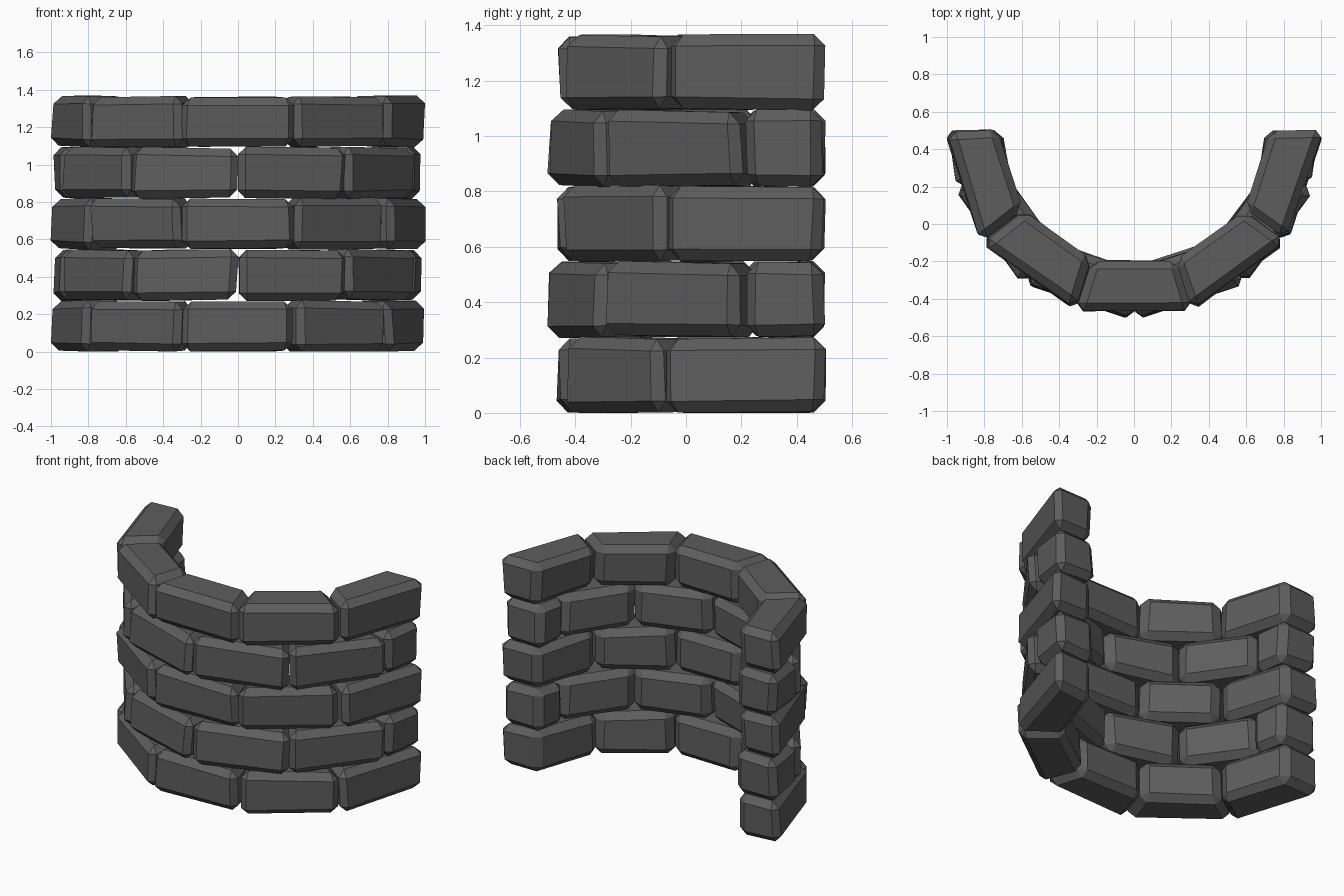
import bpy, bmesh, math, random
from mathutils import Vector

if "Cube" in bpy.data.objects:
    bpy.data.objects.remove(bpy.data.objects["Cube"])

random.seed(4)
CENTER_Y = 0.5          # axis of the curved wall
OUTER, INNER = 0.96, 0.70
COURSE = 0.273

stone = bpy.data.materials.new("dark_grey_stone")
stone.diffuse_color = (0.11, 0.11, 0.11, 1)
stone.use_nodes = True
stone.node_tree.nodes["Principled BSDF"].inputs["Base Color"].default_value = stone.diffuse_color


def brick(name, a0, a1, z0, z1):
    """Wedge-shaped chamfered stone between two angles (degrees from the front)."""
    mid, half = math.radians((a0 + a1) / 2), math.radians((a1 - a0) / 2)
    radial = Vector((math.sin(mid), -math.cos(mid), 0))
    along = Vector((math.cos(mid), math.sin(mid), 0))
    # half stones sit slightly further out to line up with the full ones
    outer = OUTER if a1 - a0 > 20 else OUTER + 0.015
    bm = bmesh.new()
    bmesh.ops.create_cube(bm, size=2)
    for v in bm.verts:
        r = outer if v.co.y > 0 else INNER
        w = r * math.tan(half) - 0.004
        z = z1 if v.co.z > 0 else z0
        j = [random.uniform(-0.012, 0.012) for _ in range(3)]
        v.co = radial * (r + j[0]) + along * (math.copysign(w, v.co.x) + j[1])
        v.co += Vector((0, CENTER_Y, z + j[2] * 0.6))
    # the placement mirrors the cube, so fix normals before chamfering
    bmesh.ops.recalc_face_normals(bm, faces=bm.faces[:])
    bm.normal_update()
    bmesh.ops.bevel(bm, geom=bm.edges[:], offset=0.042, segments=1,
                    affect='EDGES', clamp_overlap=True)
    bmesh.ops.recalc_face_normals(bm, faces=bm.faces[:])
    for v in bm.verts:
        v.co.z = max(v.co.z, 0)
    me = bpy.data.meshes.new(name)
    bm.to_mesh(me)
    bm.free()
    me.materials.append(stone)
    ob = bpy.data.objects.new(name, me)
    bpy.context.collection.objects.link(ob)


# Running bond: five full stones, then four full stones with a half at each end
full = [-90, -54, -18, 18, 54, 90]
offset = [-90, -72, -36, 0, 36, 72, 90]
for c in range(5):
    cuts = offset if c % 2 else full
    for i, (a0, a1) in enumerate(zip(cuts, cuts[1:])):
        brick(f"wall_brick_{c + 1}_{i + 1}", a0, a1,
              c * COURSE + 0.003, (c + 1) * COURSE - 0.001)
